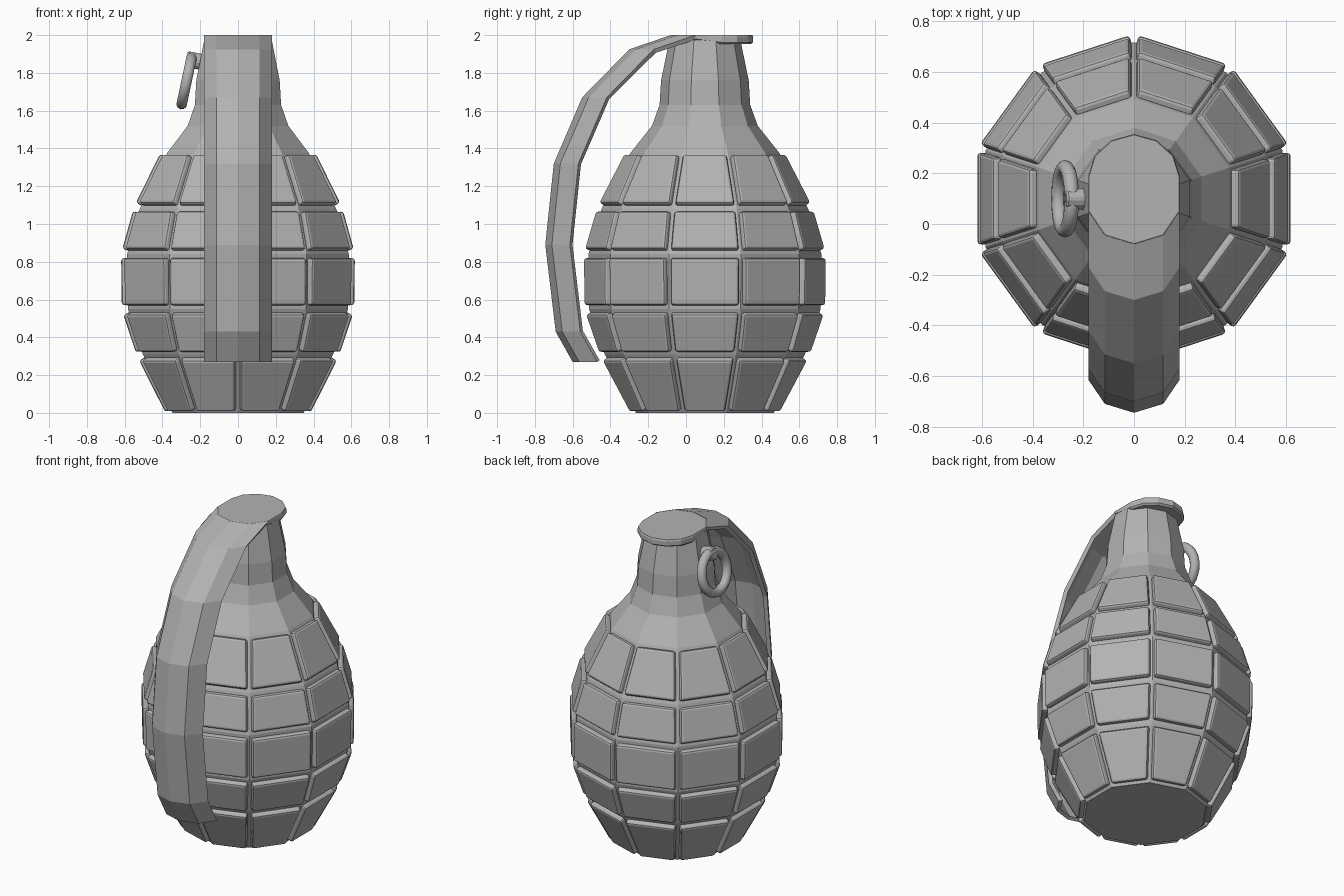
import bpy, bmesh, math
from mathutils import Vector

if "Cube" in bpy.data.objects:
    bpy.data.objects.remove(bpy.data.objects["Cube"])

CY = 0.10          # body axis sits behind the lever
SIDES = 10

grey = bpy.data.materials.new("grey_metal")
grey.diffuse_color = (0.45, 0.45, 0.45, 1)
grey.use_nodes = True
grey.node_tree.nodes["Principled BSDF"].inputs["Base Color"].default_value = grey.diffuse_color


def finish(name, bm):
    bmesh.ops.recalc_face_normals(bm, faces=bm.faces[:])
    me = bpy.data.meshes.new(name)
    bm.to_mesh(me)
    bm.free()
    me.materials.append(grey)
    ob = bpy.data.objects.new(name, me)
    bpy.context.collection.objects.link(ob)
    return ob


def ring_point(r, z, i):
    a = math.radians(18 + 36 * i)
    return Vector((r * math.cos(a), CY + r * math.sin(a), z))


def bevel(ob, width, segments):
    m = ob.modifiers.new("bevel", 'BEVEL')
    m.width = width
    m.segments = segments
    m.limit_method = 'ANGLE'
    m.angle_limit = math.radians(40)


# Body core and neck: ten-sided loft of (corner radius, z)
profile = [(.365, 0), (.53, .31), (.613, .55), (.617, .84), (.547, 1.08),
           (.395, 1.375), (.28, 1.52), (.24, 1.63), (.232, 1.76), (.188, 1.975)]
bm = bmesh.new()
rings = [[bm.verts.new(ring_point(r, z, i)) for i in range(SIDES)] for r, z in profile]
for a, b in zip(rings, rings[1:]):
    for i in range(SIDES):
        j = (i + 1) % SIDES
        bm.faces.new((a[i], a[j], b[j], b[i]))
bm.faces.new(rings[0])
bm.faces.new(rings[-1])
finish("body_core", bm)


# Raised plates: one tapered block on each of the five lower rows of core faces
def inset_quad(q, side, low, high):
    """Pull a quad's edges inward by fixed distances."""
    up_l, up_r = (q[3] - q[0]).normalized(), (q[2] - q[1]).normalized()
    across = (q[1] - q[0]).normalized()
    return [q[0] + up_l * low + across * side, q[1] + up_r * low - across * side,
            q[2] - up_r * high - across * side, q[3] - up_l * high + across * side]


bm = bmesh.new()
for row in range(5):
    (r0, z0), (r1, z1) = profile[row], profile[row + 1]
    for i in range(SIDES):
        q = [ring_point(r0, z0, i), ring_point(r0, z0, i + 1),
             ring_point(r1, z1, i + 1), ring_point(r1, z1, i)]
        n = (q[1] - q[0]).cross(q[3] - q[0]).normalized()
        base = [bm.verts.new(p - n * .01) for p in inset_quad(q, .010, .018, .018)]
        face = [bm.verts.new(p + n * .032) for p in inset_quad(q, .010, .022, .022)]
        bm.faces.new(base)
        bm.faces.new(face)
        for k in range(4):
            m = (k + 1) % 4
            bm.faces.new((base[k], base[m], face[m], face[k]))
plates = finish("body_plates", bm)
bevel(plates, .013, 2)

# Safety lever: curved channel, (y, z) path with a bent cross-section of (x, y offset)
path = [(-.08, 2.0), (-.30, 1.925), (-.55, 1.67), (-.70, 1.32),
        (-.745, .89), (-.69, .43), (-.60, .27)]
section = [(-.18, .13), (-.115, .035), (0, 0), (.115, .035), (.18, .13)]
bm = bmesh.new()
rows = [[bm.verts.new((x, y + dy, z)) for x, dy in section] for y, z in path]
for a, b in zip(rows, rows[1:]):
    for i in range(4):
        bm.faces.new((a[i], b[i], b[i + 1], a[i + 1]))
lever = finish("lever", bm)
# keep the normals facing outward so the thickness grows inward
if sum(p.normal.y * p.area for p in lever.data.polygons) > 0:
    lever.data.flip_normals()
sol = lever.modifiers.new("thickness", 'SOLIDIFY')
sol.thickness = .025
sol.offset = -1

# Lever cap: flat rounded plate over the neck
half = [(0, .355), (.09, .33), (.155, .27), (.18, .19), (.18, .05), (.115, -.045), (0, -.08)]
outline = half + [(-x, y) for x, y in half[-2:0:-1]]
bm = bmesh.new()


def cap_ring(scale, z, front_z):
    # the front edge thins out to meet the lever
    return [bm.verts.new((x * scale, CY + (y - CY) * scale, z if y > .1 else front_z))
            for x, y in outline]


levels = [cap_ring(.95, 1.952, 1.975), cap_ring(1, 1.962, 1.980),
          cap_ring(1, 1.990, 1.998), cap_ring(.985, 2.0, 2.0)]
for a, b in zip(levels, levels[1:]):
    for i in range(len(outline)):
        j = (i + 1) % len(outline)
        bm.faces.new((a[i], a[j], b[j], b[i]))
bm.faces.new(levels[0])
bm.faces.new(levels[-1])
finish("lever_cap", bm)

# Pull ring: hangs beside the neck, leaning outward at the bottom
bpy.ops.mesh.primitive_torus_add(major_radius=.124, minor_radius=.029,
                                 major_segments=28, minor_segments=10,
                                 location=(-.272, CY, 1.757),
                                 rotation=(0, math.radians(90 + 12), 0))
ring = bpy.context.object
ring.name = "pull_ring"
ring.data.materials.append(grey)
bpy.ops.object.shade_smooth_by_angle(angle=math.radians(50))

# Pin: short stub through the neck holding the ring
bpy.ops.mesh.primitive_cylinder_add(vertices=8, radius=.045, depth=.12,
                                    location=(-.215, CY, 1.862),
                                    rotation=(0, math.radians(90 + 12), 0))
pin = bpy.context.object
pin.name = "pin"
pin.data.materials.append(grey)
bevel(pin, .008, 1)
